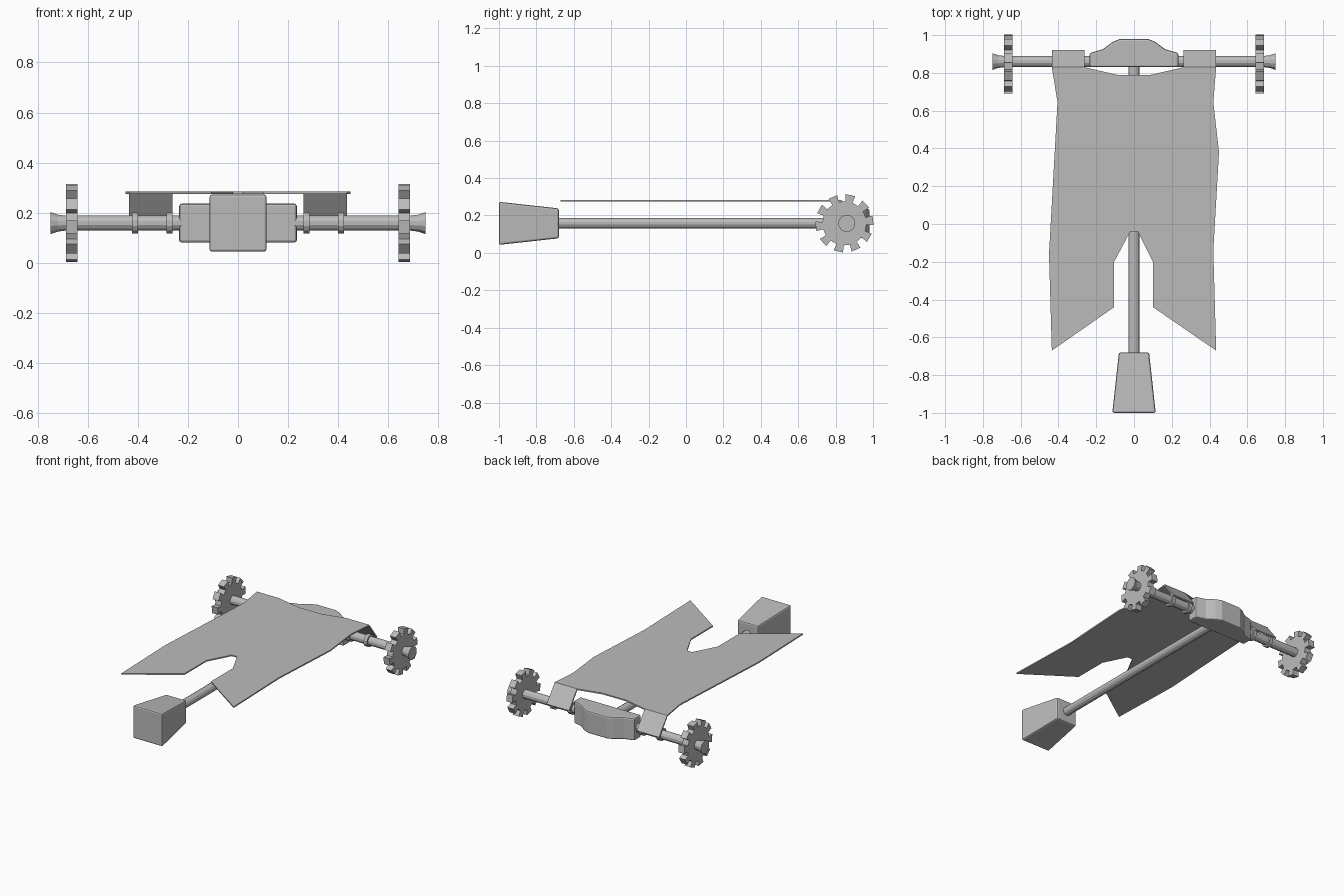
import bpy, bmesh, math
from mathutils import Vector

cube = bpy.data.objects.get("Cube")
if cube:
    bpy.data.objects.remove(cube, do_unlink=True)

grey = bpy.data.materials.new("plain grey")
grey.use_nodes = True
colour = (0.5, 0.5, 0.5, 1)
grey.diffuse_color = colour
grey.node_tree.nodes["Principled BSDF"].inputs["Base Color"].default_value = colour

AXIS_Z = 0.158   # height of shaft and crossbar
BAR_Y = 0.86


def finish(name, bm, bevel=0):
    bmesh.ops.recalc_face_normals(bm, faces=bm.faces)
    mesh = bpy.data.meshes.new(name)
    bm.to_mesh(mesh)
    bm.free()
    obj = bpy.data.objects.new(name, mesh)
    bpy.context.collection.objects.link(obj)
    mesh.materials.append(grey)
    if bevel:
        mod = obj.modifiers.new("soft edges", 'BEVEL')
        mod.width, mod.segments = bevel, 2
        mod.limit_method, mod.angle_limit = 'ANGLE', math.radians(40)
    return obj


def prism(name, points, offset, bevel=0):
    """Extrude a closed outline along an offset."""
    bm = bmesh.new()
    face = bm.faces.new([bm.verts.new(p) for p in points])
    new = bmesh.ops.extrude_face_region(bm, geom=[face], use_keep_orig=True)
    verts = [g for g in new["geom"] if isinstance(g, bmesh.types.BMVert)]
    bmesh.ops.translate(bm, verts=verts, vec=Vector(offset))
    return finish(name, bm, bevel)


def loft(name, rings, bevel=0):
    """Skin closed rings of equal length and cap both ends."""
    bm = bmesh.new()
    loops = [[bm.verts.new(p) for p in ring] for ring in rings]
    for a, b in zip(loops, loops[1:]):
        for i in range(len(a)):
            j = (i + 1) % len(a)
            bm.faces.new((a[i], a[j], b[j], b[i]))
    bm.faces.new(loops[0])
    bm.faces.new(loops[-1])
    return finish(name, bm, bevel)


def ring(r, place, sides=12):
    turns = [(i + 0.5) * math.tau / sides for i in range(sides)]
    return [place(r * math.cos(t), r * math.sin(t)) for t in turns]


def bar_rings(profile):
    return [ring(r, lambda a, b, x=x: (x, BAR_Y + a, AXIS_Z + b)) for x, r in profile]


# Crossbar with flared tips
half = [(0.69, 0.031), (0.72, 0.035), (0.75, 0.046)]
loft("crossbar", bar_rings([(-x, r) for x, r in reversed(half)] + half))

# Shaft and tapered end block
loft("shaft", [ring(0.029, lambda a, b, y=y: (a, y, AXIS_Z + b)) for y in (-0.72, BAR_Y)])
loft("end_block", [[(sx * w, y, AXIS_Z + sz * h) for sx, sz in ((-1, -1), (1, -1), (1, 1), (-1, 1))]
                   for y, w, h in ((-1, 0.115, 0.115), (-0.68, 0.08, 0.08))], 0.01)

# Central bracket
right = [(0.235, 0.83), (0.235, 0.905), (0.165, 0.925), (0.115, 0.963), (0.075, 0.98)]
outline = right + [(-x, y) for x, y in reversed(right)]
prism("centre_bracket", [(x, y, 0.08) for x, y in outline], (0, 0, 0.156), 0.01)

# Cloth with ragged sides and a split lower edge
cloth = [(-0.435, 0.83), (-0.405, 0.645), (-0.45, -0.16), (-0.435, -0.67), (-0.105, -0.44),
         (-0.105, -0.2), (-0.02, -0.04), (0.02, -0.04), (0.1, -0.2), (0.1, -0.44),
         (0.435, -0.67), (0.42, -0.14), (0.45, 0.38), (0.42, 0.645), (0.435, 0.83),
         (0.262, 0.83), (0.09, 0.79), (-0.09, 0.79), (-0.262, 0.83)]
prism("cloth", [(x, y, 0.275) for x, y in cloth], (0, 0, 0.009))

# Toothed wheel outline: ten square teeth
teeth = []
for i in range(10):
    for step, r in ((-9.5, 0.118), (-9.5, 0.156), (9.5, 0.156), (9.5, 0.118)):
        t = math.radians(6 + 36 * i + step)
        teeth.append((0.847 + r * math.cos(t), AXIS_Z + r * math.sin(t)))

strap = [(0.83, 0.284), (0.92, 0.165), (0.912, 0.16), (0.826, 0.275)]

for side, s in (("left", 1), ("right", -1)):
    prism(side + "_toothed_wheel", [(s * 0.642, y, z) for y, z in teeth], (s * 0.046, 0, 0))
    prism(side + "_cloth_strap", [(s * 0.262, y, z) for y, z in strap], (s * 0.173, 0, 0))
    for label, x in (("inner", 0.262), ("outer", 0.4)):
        loft(f"{side}_{label}_collar", bar_rings([(s * x, 0.043), (s * (x + 0.024), 0.043)]))
